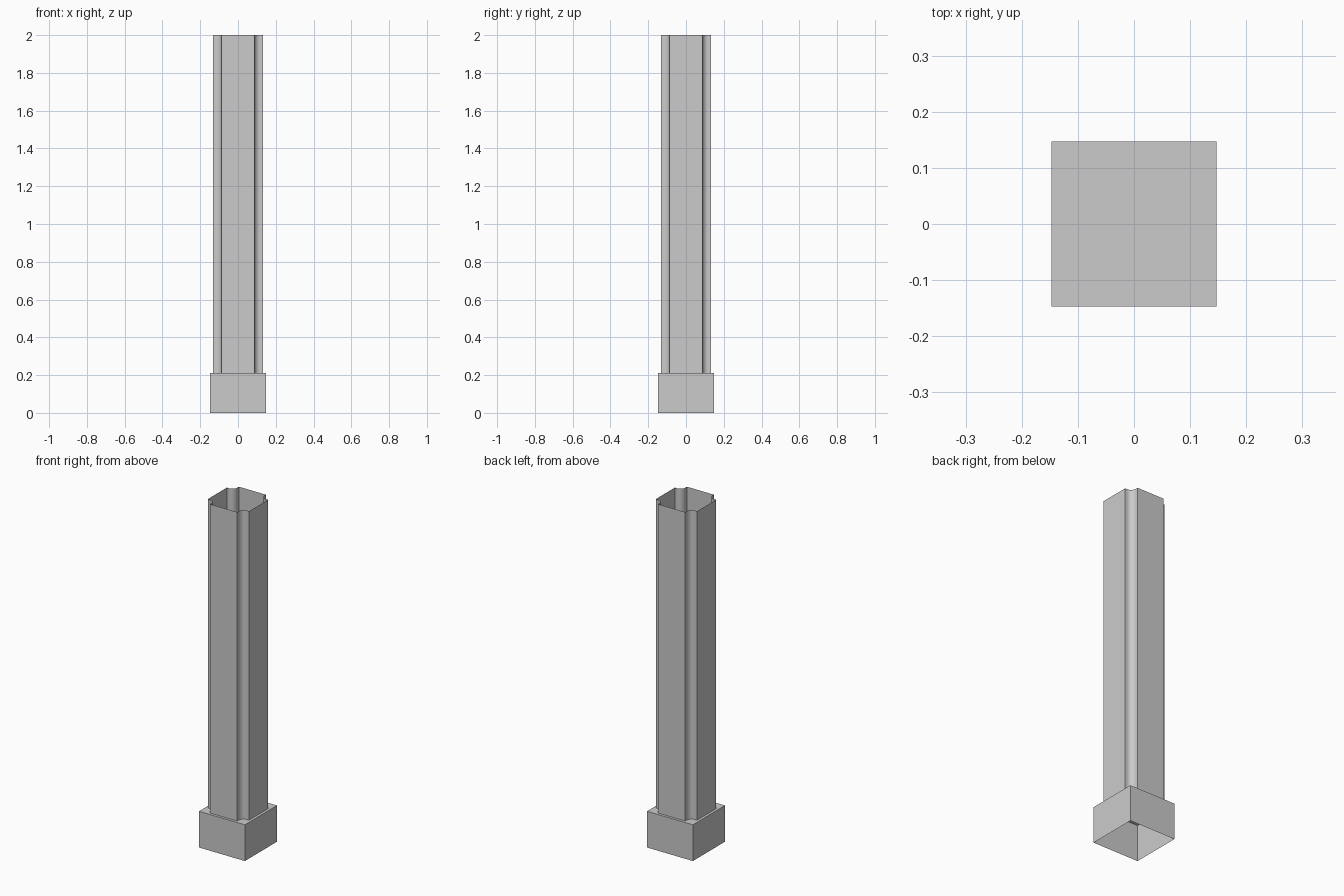
import bpy, bmesh, math

if "Cube" in bpy.data.objects:
    bpy.data.objects.remove(bpy.data.objects["Cube"])

BASE_HALF, BASE_TOP, TOP = 0.147, 0.21, 2.0
HALF, FLAT, STEP = 0.132, 0.087, 0.118   # shaft half width, flat face half, step depth
SEGS = 8


def add_object(name, bm):
    mesh = bpy.data.meshes.new(name)
    bm.to_mesh(mesh)
    bm.free()
    ob = bpy.data.objects.new(name, mesh)
    bpy.context.collection.objects.link(ob)
    bpy.context.view_layer.objects.active = ob
    ob.select_set(True)
    bpy.ops.object.shade_smooth_by_angle(angle=math.radians(30))
    ob.select_set(False)


def tube(bm, outline, z0, z1):
    """Open-ended wall along a counter-clockwise outline; returns the top loop."""
    low = [bm.verts.new((x, y, z0)) for x, y in outline]
    high = [bm.verts.new((x, y, z1)) for x, y in outline]
    n = len(outline)
    for i in range(n):
        j = (i + 1) % n
        bm.faces.new((low[i], low[j], high[j], high[i]))
    return high


# One corner of the shaft: step in, concave cove, step out
r = STEP - FLAT
corner = [(FLAT, -HALF)]
for i in range(SEGS + 1):
    a = math.pi - i * math.pi / 2 / SEGS
    corner.append((STEP + r * math.cos(a), -STEP + r * math.sin(a)))
corner.append((HALF, -FLAT))

# Repeat the corner by quarter turns
outline = []
for k in range(4):
    c, s = round(math.cos(k * math.pi / 2)), round(math.sin(k * math.pi / 2))
    outline += [(c * x - s * y, s * x + c * y) for x, y in corner]

# Hollow shaft, open at the top
bm = bmesh.new()
tube(bm, outline, BASE_TOP, TOP)
add_object("column_shaft", bm)

# Square plinth, capped on top and open below
b = BASE_HALF
bm = bmesh.new()
bm.faces.new(tube(bm, [(-b, -b), (b, -b), (b, b), (-b, b)], 0, BASE_TOP))
add_object("column_plinth", bm)
